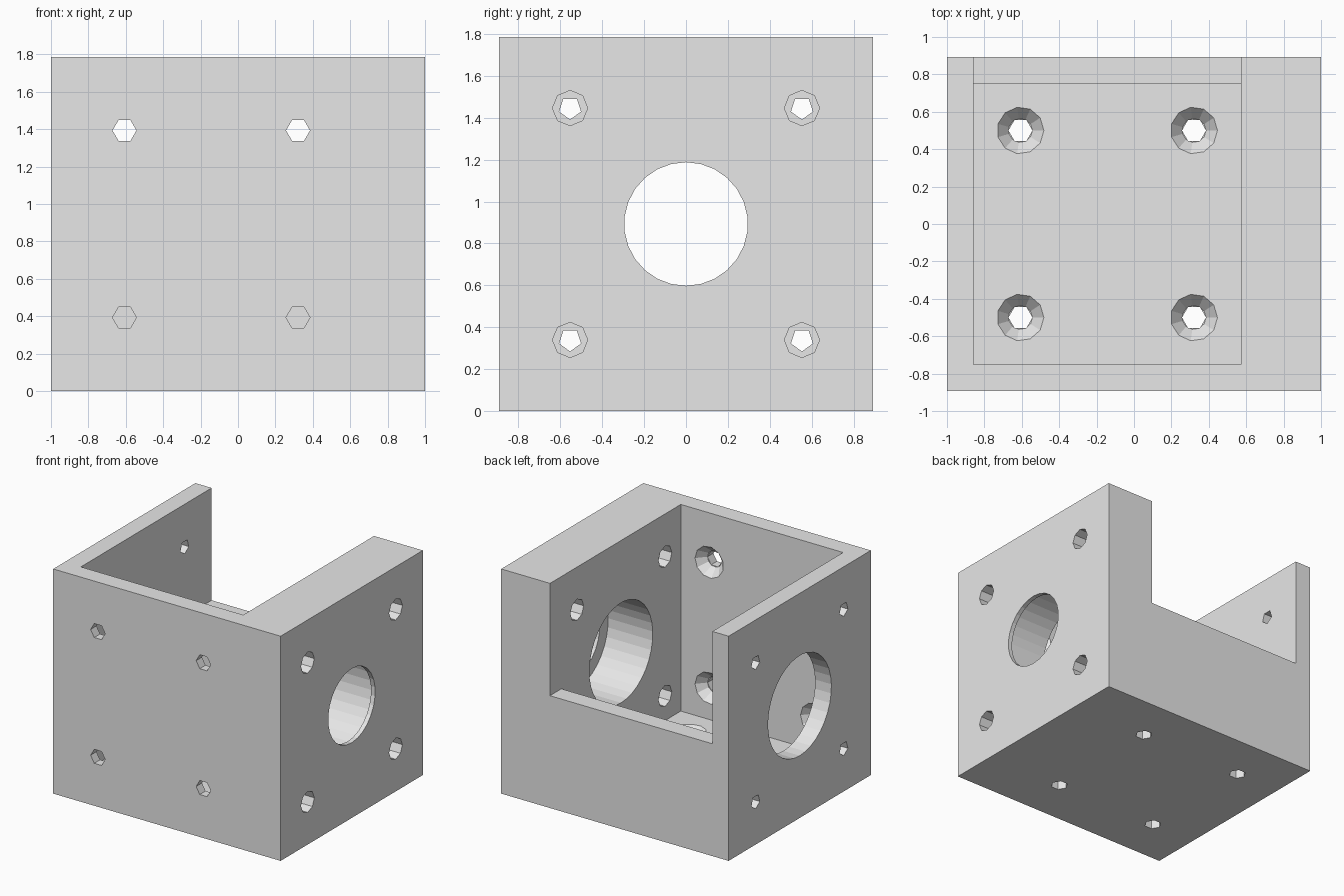
import bpy
import bmesh
from math import cos, sin, tau
from mathutils import Vector

cube = bpy.data.objects.get("Cube")
if cube:
    bpy.data.objects.remove(cube, do_unlink=True)

# Overall sizes
HX, HY, H = 1.0, 0.893, 1.786
WALL = 0.143
THICK_IN = 0.571                   # inner face of the thick motor wall
MID_Z = H / 2
MID_X = (THICK_IN - HX + WALL) / 2  # centre of the cavity
X, Y, Z = Vector((1, 0, 0)), Vector((0, 1, 0)), Vector((0, 0, 1))


def loft(name, ring_a, ring_b):
    """Closed solid between two matching rings of points."""
    bm = bmesh.new()
    a = [bm.verts.new(p) for p in ring_a]
    b = [bm.verts.new(p) for p in ring_b]
    bm.faces.new(a)
    bm.faces.new(b)
    for i in range(len(a)):
        j = (i + 1) % len(a)
        bm.faces.new((a[i], a[j], b[j], b[i]))
    bmesh.ops.recalc_face_normals(bm, faces=bm.faces)
    mesh = bpy.data.meshes.new(name)
    bm.to_mesh(mesh)
    bm.free()
    obj = bpy.data.objects.new(name, mesh)
    bpy.context.collection.objects.link(obj)
    return obj


def prism_x(name, profile, x0, x1):
    """Extrude a (y, z) profile along x."""
    return loft(name, *[[(x, y, z) for y, z in profile] for x in (x0, x1)])


def cut(cutter):
    """Subtract a solid from the bracket, then discard it."""
    cutter.hide_render = True
    mod = bracket.modifiers.new("cut", 'BOOLEAN')
    mod.operation = 'DIFFERENCE'
    mod.solver = 'EXACT'
    mod.object = cutter
    graph = bpy.context.evaluated_depsgraph_get()
    mesh = bpy.data.meshes.new_from_object(bracket.evaluated_get(graph))
    bracket.modifiers.clear()
    bracket.data = mesh
    bpy.data.objects.remove(cutter, do_unlink=True)


def drill(start, axis, length, sides, r0, r1=None):
    """Faceted hole, tapered when two radii are given."""
    start = Vector(start)
    u = -Z if abs(axis.x) > 0.5 else X
    v = axis.cross(u)
    angles = [tau * i / sides for i in range(sides)]

    def ring(centre, r):
        return [centre + r * (cos(t) * u + sin(t) * v) for t in angles]

    end = start + axis * length
    cut(loft("hole_cutter", ring(start, r0), ring(end, r1 or r0)))


def countersunk(surface, axis):
    """Screw hole through a wall with a conical seat on the inside."""
    surface = Vector(surface)
    drill(surface - axis * 0.05, axis, 0.3, 6, 0.064)
    drill(surface - axis * 0.01, axis, 0.08, 11, 0.134, 0.064)


# Solid block
bracket = prism_x("motor_bracket",
                  [(-HY, 0), (HY, 0), (HY, H), (-HY, H)], -HX, HX)

# Cavity open at the top, with the upper half of the back wall removed
inner = HY - WALL
cut(prism_x("cavity_cutter",
            [(-inner, WALL), (inner, WALL), (inner, MID_Z),
             (HY + 0.1, MID_Z), (HY + 0.1, H + 0.1), (-inner, H + 0.1)],
            -HX + WALL, THICK_IN))

# Shaft hole in the thick wall: narrow lip outside, wide bore inside
drill((0.8, 0, MID_Z), X, 0.4, 26, 0.295)
drill((THICK_IN - 0.1, 0, MID_Z), X, HX - 0.036 - THICK_IN + 0.1, 35, 0.398)
# Wide bore in the thin side wall
drill((-HX - 0.1, 0, MID_Z), X, 0.3, 35, 0.398)

for a in (-1, 1):
    for b in (-1, 1):
        # Mounting holes in both side walls
        y, z = a * 0.5535, MID_Z + b * 0.5535
        drill((THICK_IN - 0.1, y, z), X, 0.7, 8, 0.084)
        drill((-HX - 0.1, y, z), X, 0.3, 5, 0.055)
        # Countersunk holes in the floor and the front wall
        x = MID_X + a * 0.464
        countersunk((x, b * 0.5, WALL), -Z)
        countersunk((x, -inner, MID_Z + b * 0.5), -Y)

# Single grey plastic
grey = bpy.data.materials.new("light_grey_plastic")
grey.use_nodes = True
colour = (0.8, 0.8, 0.8, 1)
grey.diffuse_color = colour
grey.node_tree.nodes["Principled BSDF"].inputs["Base Color"].default_value = colour
bracket.data.materials.clear()
bracket.data.materials.append(grey)
for face in bracket.data.polygons:
    face.material_index = 0
    face.use_smooth = False
bracket.data.name = "motor_bracket"
